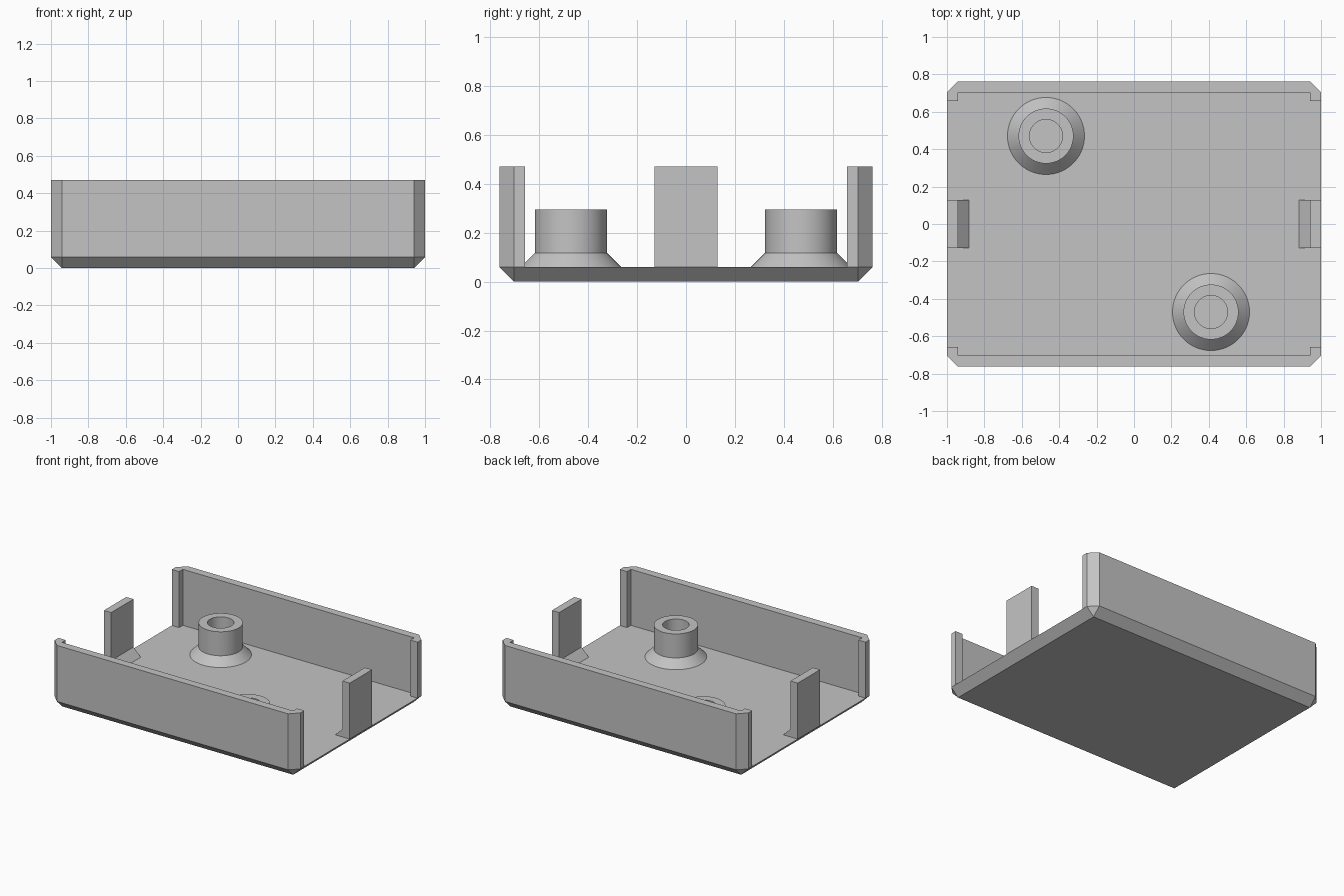
import bpy, bmesh, math
from mathutils import Vector

if "Cube" in bpy.data.objects:
    bpy.data.objects.remove(bpy.data.objects["Cube"], do_unlink=True)

U = 1 / 17                    # wall thickness, the module of the whole design
W, D, H = 17, 12.95, 8        # half width, half depth, height in modules

grey = bpy.data.materials.new("plain grey")
grey.use_nodes = True
colour = (0.55, 0.55, 0.55, 1)
grey.diffuse_color = colour
grey.node_tree.nodes["Principled BSDF"].inputs["Base Color"].default_value = colour


def finish(name, bm):
    bmesh.ops.recalc_face_normals(bm, faces=bm.faces)
    mesh = bpy.data.meshes.new(name)
    bm.to_mesh(mesh)
    bm.free()
    mesh.materials.append(grey)
    obj = bpy.data.objects.new(name, mesh)
    bpy.context.collection.objects.link(obj)
    return obj


def prism(name, outline, direction):
    """Extrude a closed outline, given in modules, along a direction."""
    bm = bmesh.new()
    face = bm.faces.new([bm.verts.new(Vector(p) * U) for p in outline])
    grown = bmesh.ops.extrude_face_region(bm, geom=[face], use_keep_orig=True)
    moved = [g for g in grown["geom"] if isinstance(g, bmesh.types.BMVert)]
    bmesh.ops.translate(bm, verts=moved, vec=Vector(direction) * U)
    return finish(name, bm)


# Floor: octagonal top narrowing to a rectangular underside
bm = bmesh.new()
for sx in (-1, 1):
    for sy in (-1, 1):
        for p in ((W - 1, D - 1, 0), (W, D - 1, 1), (W - 1, D, 1)):
            bm.verts.new((sx * p[0] * U, sy * p[1] * U, p[2] * U))
bmesh.ops.convex_hull(bm, input=bm.verts)
bmesh.ops.dissolve_limit(bm, angle_limit=0.01, verts=bm.verts, edges=bm.edges)
finish("floor", bm)

# Front and back walls with chamfered corners and short end returns
half = [(W - 1, D), (W, D - 1), (W, D - 1.75), (W - 1, D - 1.75), (W - 1, D - 1)]
wall = half + [(-x, y) for x, y in reversed(half)]
for name, s in (("back_wall", 1), ("front_wall", -1)):
    prism(name, [(x, s * y, 1) for x, y in wall], (0, 0, H - 1))

# Side tabs with a sloped foot on the inside
tab = [(W, 1), (W, H), (W - 1, H), (W - 1, 2), (W - 2, 1)]
for name, s in (("left_tab", 1), ("right_tab", -1)):
    prism(name, [(s * x, -2.2, z) for x, z in tab], (0, 4.4, 0))

# Hollow screw posts with conical bases
post = [(3.5, 1), (2.5, 2), (2.5, 5), (1.5, 5), (1.5, 1)]
for name, x, y in (("back_post", -8, 8), ("front_post", 7, -8)):
    bm = bmesh.new()
    verts = [bm.verts.new((r * U, 0, z * U)) for r, z in post]
    edges = [bm.edges.new(pair) for pair in zip(verts, verts[1:])]
    bmesh.ops.spin(bm, geom=verts + edges, cent=(0, 0, 0), axis=(0, 0, 1),
                   angle=math.tau, steps=64)
    bmesh.ops.remove_doubles(bm, verts=bm.verts, dist=0.0001)
    obj = finish(name, bm)
    obj.location = (x * U, y * U, 0)
    bpy.ops.object.select_all(action='DESELECT')
    obj.select_set(True)
    bpy.context.view_layer.objects.active = obj
    bpy.ops.object.shade_smooth_by_angle(angle=math.radians(30))
